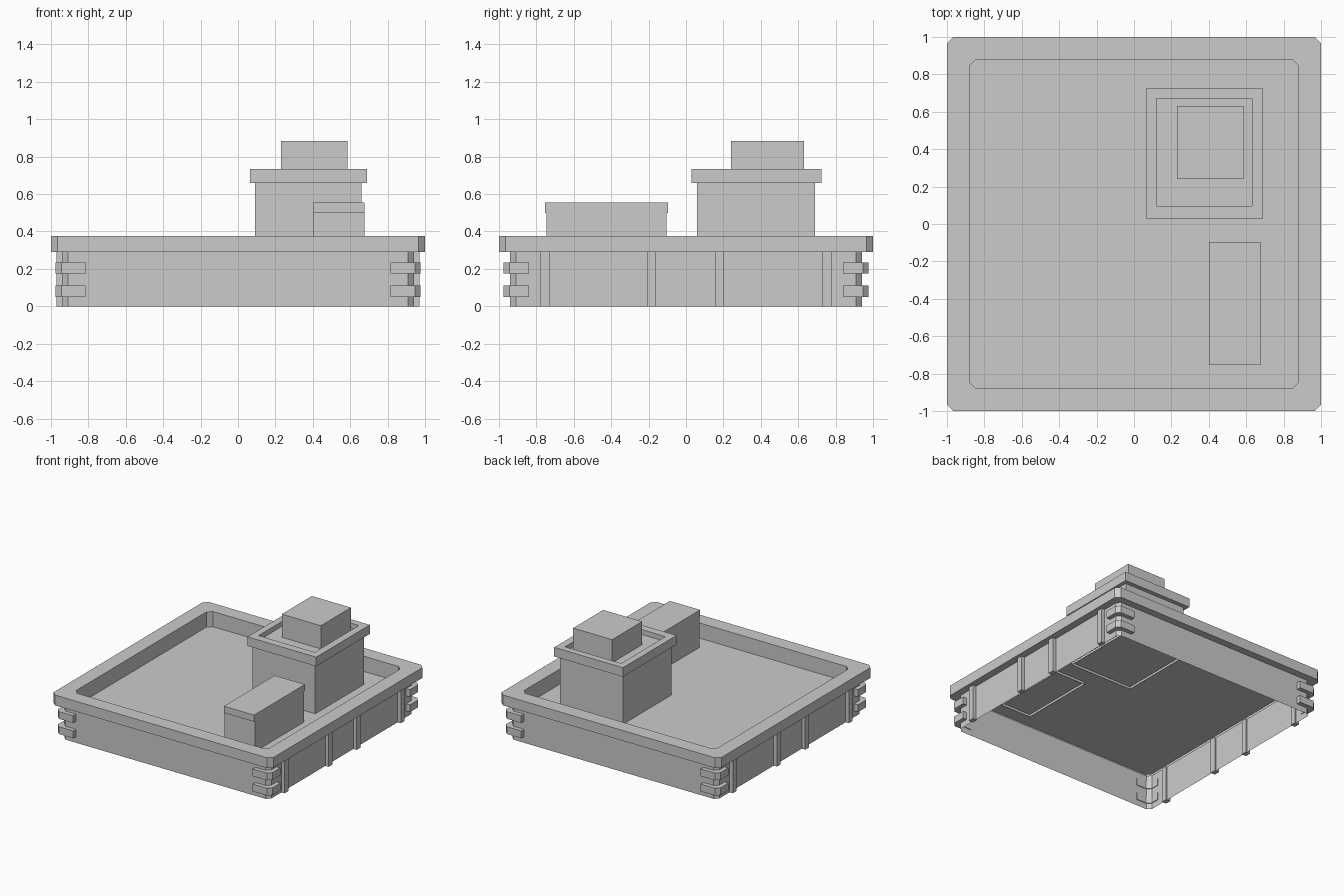
import bpy, bmesh

if "Cube" in bpy.data.objects:
    bpy.data.objects.remove(bpy.data.objects["Cube"])


def make_object(name, bm):
    mesh = bpy.data.meshes.new(name)
    bm.to_mesh(mesh)
    bm.free()
    obj = bpy.data.objects.new(name, mesh)
    bpy.context.collection.objects.link(obj)
    return obj


def rect(x0, x1, y0, y1):
    return [(x0, y0), (x1, y0), (x1, y1), (x0, y1)]


def octagon(h, c):
    """Square of half size h with corners cut by c, counter-clockwise."""
    k = h - c
    return [(-k, -h), (k, -h), (h, -k), (h, k), (k, h), (-k, h), (-h, k), (-h, -k)]


def loft(name, sections, cap_start=False, cap_end=True):
    """Join a stack of (outline, z) sections into one shell."""
    bm = bmesh.new()
    rings = [[bm.verts.new((x, y, z)) for x, y in outline] for outline, z in sections]
    for a, b in zip(rings, rings[1:]):
        n = len(a)
        for i in range(n):
            j = (i + 1) % n
            bm.faces.new((a[i], a[j], b[j], b[i]))
    if cap_start:
        bm.faces.new(rings[0][::-1])
    if cap_end:
        bm.faces.new(rings[-1])
    return make_object(name, bm)


# Outer walls, open underneath
WALL_TOP, ROOF_TOP, FLOOR = 0.29, 0.375, 0.25
wall = octagon(0.94, 0.03)
loft("outer_walls", [(wall, 0), (wall, WALL_TOP)], cap_end=False)

# Roof: overhanging parapet with a sunken floor
edge, inner = octagon(1.0, 0.035), octagon(0.88, 0.035)
loft("roof_parapet", [(wall, WALL_TOP), (edge, WALL_TOP), (edge, ROOF_TOP),
                      (inner, ROOF_TOP), (inner, FLOOR)])

# Corner blocks wrapping each corner, two per corner
corner = [(0.815, 0.935), (0.905, 0.935), (0.935, 0.905), (0.935, 0.84),
          (0.975, 0.84), (0.975, 0.945), (0.945, 0.975), (0.815, 0.975)]
for sx in (-1, 1):
    for sy in (-1, 1):
        outline = [(sx * x, sy * y) for x, y in corner]
        if sx * sy < 0:
            outline.reverse()
        for z in (0.05, 0.175):
            loft("corner_block", [(outline, z), (outline, z + 0.06)], cap_start=True)

# Pilasters on the left and right walls
for x0, x1 in ((-0.97, -0.93), (0.93, 0.97)):
    for y in (-0.755, -0.185, 0.18, 0.753):
        outline = rect(x0, x1, y - 0.024, y + 0.024)
        loft("pilaster", [(outline, 0), (outline, WALL_TOP)], cap_start=True)

# Stair house with a rimmed, sunken top
body = rect(0.09, 0.66, 0.06, 0.69)
rim = rect(0.065, 0.69, 0.03, 0.725)
well = rect(0.12, 0.63, 0.095, 0.67)
loft("stair_house", [(body, FLOOR - 0.02), (body, 0.66), (rim, 0.66), (rim, 0.735),
                     (well, 0.735), (well, 0.695)])

# Box on top of the stair house
top = rect(0.23, 0.585, 0.24, 0.63)
loft("upper_box", [(top, 0.695), (top, 0.885)])

# Long roof unit with a cap overhanging at both ends
unit = rect(0.4, 0.675, -0.745, -0.105)
cap = rect(0.4, 0.675, -0.755, -0.095)
loft("roof_unit", [(unit, FLOOR - 0.02), (unit, 0.5)], cap_end=False)
loft("roof_unit_cap", [(cap, 0.5), (cap, 0.555)], cap_start=True)
